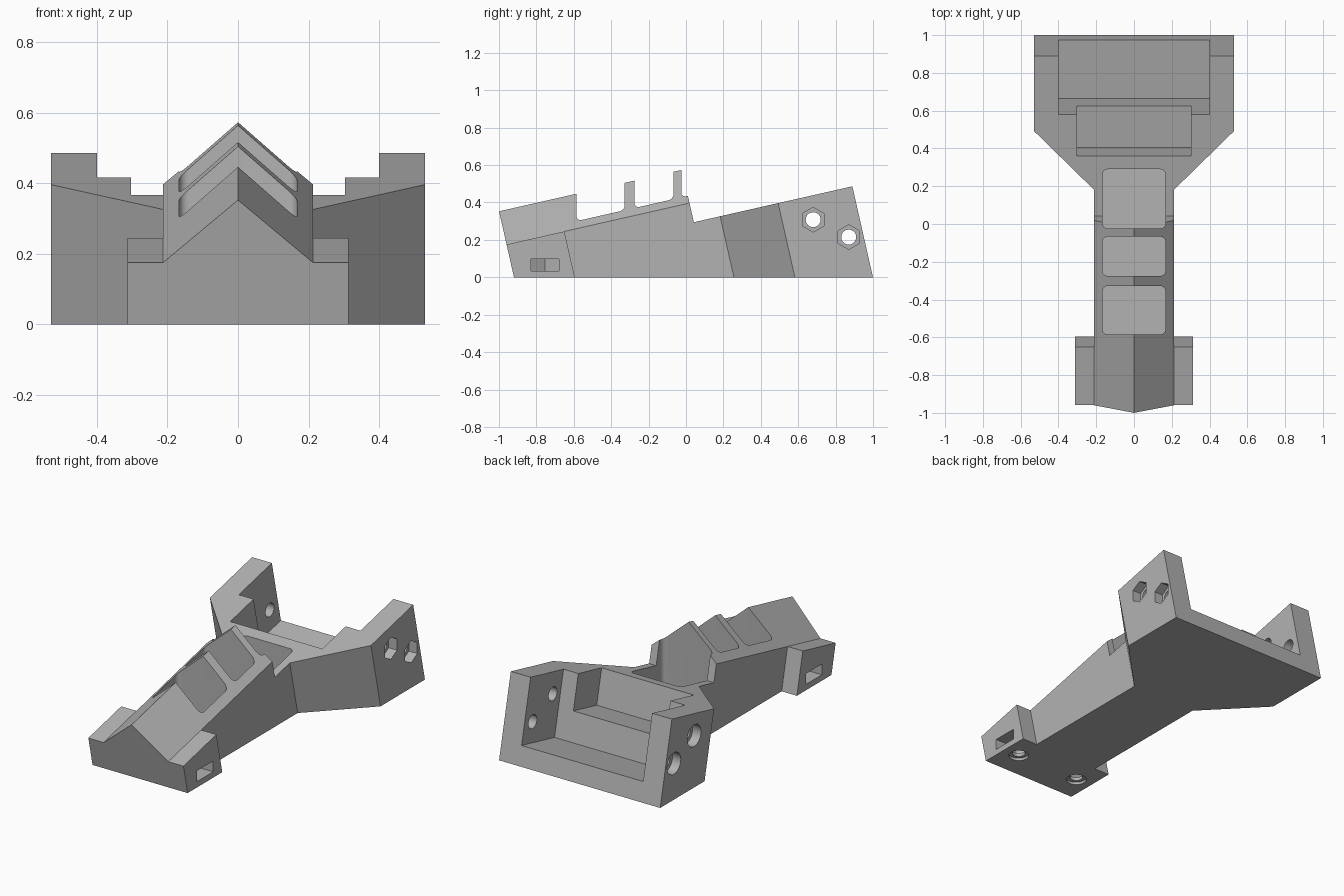
import bpy, bmesh, math
from mathutils import Matrix

if "Cube" in bpy.data.objects:
    bpy.data.objects.remove(bpy.data.objects["Cube"], do_unlink=True)

TILT = Matrix.Rotation(math.atan(0.2265), 4, 'X')   # body leans up toward the back

grey = bpy.data.materials.new("plain grey")
grey.use_nodes = True
grey.diffuse_color = (0.45, 0.45, 0.45, 1)
grey.node_tree.nodes["Principled BSDF"].inputs["Base Color"].default_value = (0.45, 0.45, 0.45, 1)


def prism(name, points, axis, low, high, tilted=True):
    """Extrude a closed outline along one axis (0, 1 or 2)."""
    bm = bmesh.new()
    rings = []
    for level in (low, high):
        ring = []
        for p in points:
            co = list(p)
            co.insert(axis, level)
            ring.append(bm.verts.new(co))
        rings.append(ring)
        bm.faces.new(ring)
    n = len(points)
    for i in range(n):
        j = (i + 1) % n
        bm.faces.new((rings[0][i], rings[0][j], rings[1][j], rings[1][i]))
    if tilted:
        bm.transform(TILT)
    bmesh.ops.recalc_face_normals(bm, faces=bm.faces)
    mesh = bpy.data.meshes.new(name)
    bm.to_mesh(mesh)
    bm.free()
    mesh.materials.append(grey)
    obj = bpy.data.objects.new(name, mesh)
    bpy.context.collection.objects.link(obj)
    return obj


def rect(a0, a1, b0, b1):
    return [(a0, b0), (a1, b0), (a1, b1), (a0, b1)]


def ngon(cx, cy, r, sides, turn=0.0):
    return [(cx + r * math.cos(turn + math.tau * i / sides),
             cy + r * math.sin(turn + math.tau * i / sides)) for i in range(sides)]


def rounded_rect(a0, a1, b0, b1, r, steps=6):
    pts = []
    corners = ((a1 - r, b1 - r), (a0 + r, b1 - r), (a0 + r, b0 + r), (a1 - r, b0 + r))
    for k, (cx, cy) in enumerate(corners):
        for i in range(steps + 1):
            t = math.pi / 2 * (k + i / steps)
            pts.append((cx + r * math.cos(t), cy + r * math.sin(t)))
    return pts


# Solid blank: front blocks, narrow neck and flared rear
half = [(0.313, -0.897), (0.313, -0.58), (0.213, -0.58),
        (0.213, 0.25), (0.53, 0.568), (0.53, 0.975)]
outline = half + [(-x, y) for x, y in reversed(half)]
body = prism("body", outline, 2, -0.4, 0.62)


def cut(*args, **kw):
    cutter = prism("cutter", *args, **kw)
    cutter.hide_render = True
    mod = body.modifiers.new("cut", 'BOOLEAN')
    mod.operation = 'DIFFERENCE'
    mod.solver = 'EXACT'
    mod.object = cutter
    bpy.context.view_layer.objects.active = body
    bpy.ops.object.modifier_apply(modifier=mod.name)
    bpy.data.objects.remove(cutter, do_unlink=True)


# Gabled roof over the front, lower flat deck behind it
eave, ridge, deck = 0.383, 0.565, 0.278
cut([(-0.7, eave), (-0.213, eave), (0, ridge), (0.213, eave), (0.7, eave),
     (0.7, 0.8), (-0.7, 0.8)], 1, -1.2, 0.2)
cut(rect(-0.8, 0.8, 0.106, 1.3), 2, deck, 0.9)

# Level base
cut(rect(-1, 1, -1.5, 1.5), 2, -1, 0, tilted=False)

# Stepped rear bay, open to the back
cut(rect(-0.4, 0.4, 0.657, 1.3), 2, -0.105, 0.7)
cut(rect(-0.303, 0.303, 0.432, 0.9), 2, 0.068, 0.71)

# Three rounded pockets sunk straight down through the ridge
for y0, y1 in ((-0.585, -0.328), (-0.275, -0.067), (-0.025, 0.29)):
    cut(rounded_rect(-0.167, 0.167, y0, y1, 0.028), 2, 0.06, 1, tilted=False)

# Bolt holes through the rear cheeks: round seats on the right, hex seats on the left
for y, z in ((0.68, 0.308), (0.87, 0.215)):
    cut(ngon(y, z, 0.04, 32), 0, -0.8, 0.8, tilted=False)
    cut(ngon(y, z, 0.064, 32), 0, -0.8, -0.475, tilted=False)
    cut(ngon(y, z, 0.066, 6, math.pi / 6), 0, 0.475, 0.8, tilted=False)

# Nut slots and screw holes in the front blocks
for s in (-1, 1):
    yc, w = -0.755, 0.075
    slot = [(0.6, yc - w), (0.6, yc + w), (0.168, yc + w), (0.124, yc), (0.168, yc - w)]
    cut([(s * x, y) for x, y in slot], 2, 0.035, 0.099, tilted=False)
    cut(ngon(s * 0.21, yc, 0.036, 32), 2, -0.2, 0.06, tilted=False)
    cut(ngon(s * 0.21, yc, 0.056, 32), 2, -0.2, 0.015, tilted=False)

bpy.ops.object.select_all(action='DESELECT')
body.select_set(True)
bpy.context.view_layer.objects.active = body
bpy.ops.object.shade_smooth_by_angle(angle=math.radians(30))
